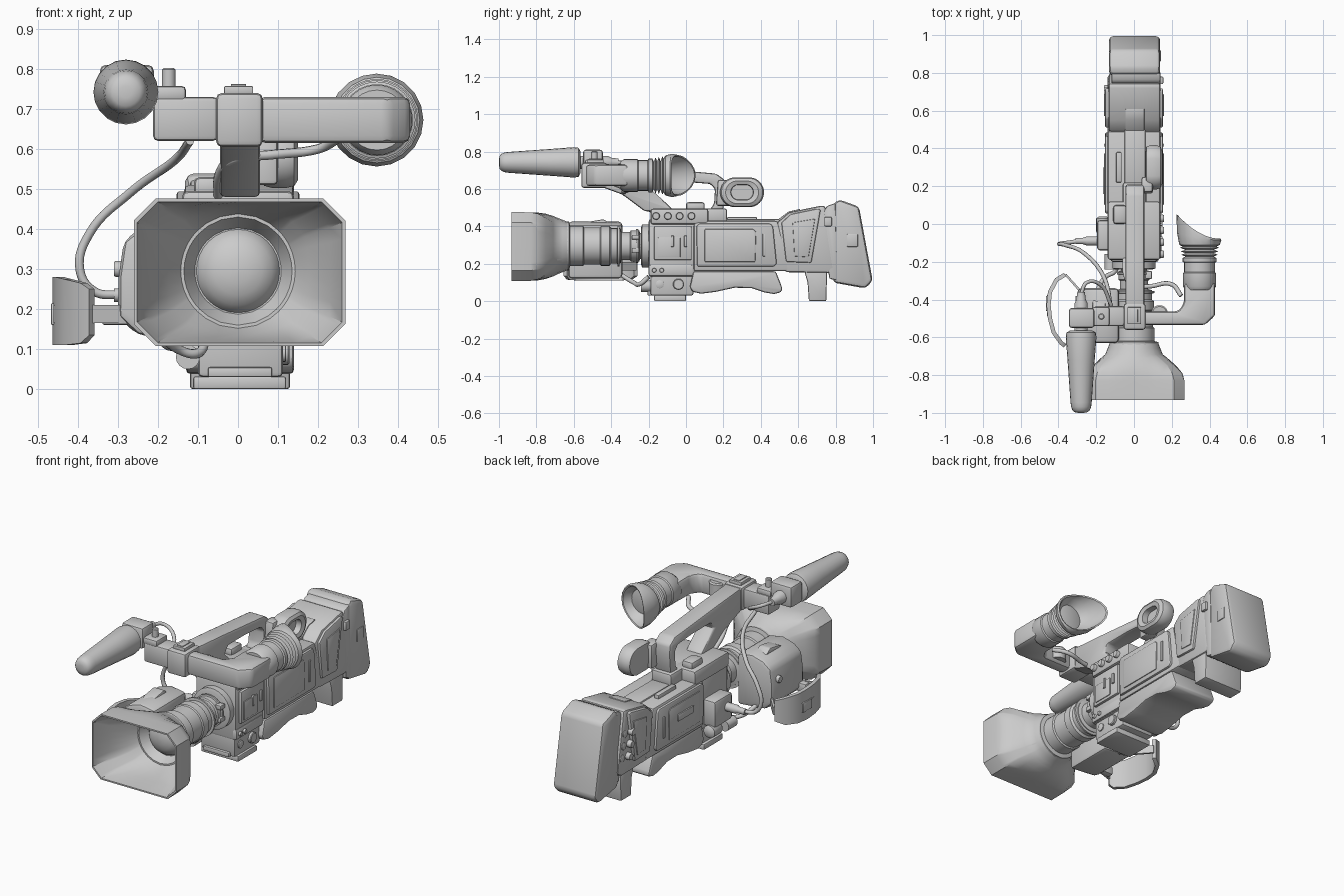
import bpy, bmesh, math
from mathutils import Vector

def finish(name, bm, bevel=0, seg=2):
    bmesh.ops.remove_doubles(bm, verts=bm.verts, dist=1e-5)
    bmesh.ops.recalc_face_normals(bm, faces=bm.faces)
    if bevel:
        es = [e for e in bm.edges if e.is_manifold and e.calc_face_angle(0) > 0.5]
        bmesh.ops.bevel(bm, geom=es, offset=bevel, segments=seg, profile=0.5,
                        affect='EDGES', clamp_overlap=True)
    me = bpy.data.meshes.new(name)
    bm.to_mesh(me)
    bm.free()
    ob = bpy.data.objects.new(name, me)
    bpy.context.collection.objects.link(ob)

def loft(name, rings, bevel=0):
    """Bridge equal-length rings of points and cap both ends."""
    bm = bmesh.new()
    vs = [[bm.verts.new(p) for p in r] for r in rings]
    n = len(rings[0])
    for a, b in zip(vs, vs[1:]):
        for i in range(n):
            bm.faces.new((a[i], a[(i + 1) % n], b[(i + 1) % n], b[i]))
    bm.faces.new(vs[0])
    bm.faces.new(vs[-1])
    finish(name, bm, bevel)

def place(axis, u, v, t):
    return {'x': (t, u, v), 'y': (u, t, v), 'z': (u, v, t)}[axis]

def prof(name, pts, a, b, axis='x', bevel=0.01):
    loft(name, [[place(axis, u, v, t) for u, v in pts] for t in (a, b)], bevel)

def box(name, x0, x1, y0, y1, z0, z1, bevel=0.01):
    prof(name, [(y0, z0), (y1, z0), (y1, z1), (y0, z1)], x0, x1, 'x', bevel)

def lathe(name, pr, u, v, axis='y', n=32):
    """Turn (radius, position) pairs about an axis through (u, v)."""
    A = [2 * math.pi * i / n for i in range(n)]
    loft(name, [[place(axis, u + r * math.cos(a), v + r * math.sin(a), t) for a in A] for r, t in pr])

def disc(name, u, v, t0, t1, r, axis='x', n=16):
    lathe(name, [(r, t0), (r, t0 + (t1 - t0) * .8), (r * .85, t1)], u, v, axis, n)

def cable(name, pts, r):
    cu = bpy.data.curves.new(name, 'CURVE')
    cu.dimensions = '3D'
    cu.bevel_depth, cu.bevel_resolution, cu.resolution_u = r, 2, 8
    cu.use_fill_caps = True
    s = cu.splines.new('BEZIER')
    s.bezier_points.add(len(pts) - 1)
    for b, p in zip(s.bezier_points, pts):
        b.co = p
        b.handle_left_type = b.handle_right_type = 'AUTO'
    bpy.context.collection.objects.link(bpy.data.objects.new(name, cu))

def ribbon(name, pts, zs, th):
    """Vertical band following an xy path, zs = (bottom, top) per point."""
    rings = []
    for i, (p, (z0, z1)) in enumerate(zip(pts, zs)):
        d = Vector(pts[min(i + 1, len(pts) - 1)]) - Vector(pts[max(i - 1, 0)])
        n = Vector((d.y, -d.x)).normalized() * th / 2
        a, b = Vector(p) + n, Vector(p) - n
        rings.append([(a.x, a.y, z0), (b.x, b.y, z0), (b.x, b.y, z1), (a.x, a.y, z1)])
    loft(name, rings)

# lens hood: chamfered rectangle blending into a circle, with hollow inside
LZ = 0.295
def hood_ring(y, hx, hz, ch, t, r):
    c = [(hx, -hz + ch), (hx, hz - ch), (hx - ch, hz), (ch - hx, hz), (-hx, hz - ch),
         (-hx, ch - hz), (ch - hx, -hz), (hx - ch, -hz)]
    out = []
    for i in range(8):
        a, b = Vector(c[i]), Vector(c[(i + 1) % 8])
        for k in range(6):
            p = a.lerp(b, k / 6)
            p = p.lerp(p.normalized() * r, t)
            out.append((p.x + .004 * (1 - t), y, LZ - .003 * (1 - t) + p.y))
    return out
loft("lens_hood", [hood_ring(*a) for a in [
    (-.63, .2, .15, .05, 1, .128), (-.66, .2, .15, .05, 1, .14), (-.69, .2, .15, .05, 1, .152),
    (-.71, .225, .165, .05, .75, .16), (-.75, .248, .174, .05, .38, .175), (-.79, .26, .18, .055, .1, .19),
    (-.83, .263, .183, .055, 0, .2), (-.932, .264, .184, .055, 0, .2), (-.932, .256, .176, .052, 0, .2),
    (-.83, .235, .166, .05, .15, .19), (-.74, .2, .155, .05, .6, .16), (-.69, .2, .15, .05, 1, .143),
    (-.69, .2, .15, .05, 1, .135), (-.64, .2, .15, .05, 1, .108)]])
lathe("front_glass", [(.108, -.63), (.1, -.65), (.085, -.67), (.06, -.685), (.03, -.693), (.005, -.695)], 0, LZ)
lathe("lens_barrel", [(.13, -.64), (.13, -.625), (.108, -.62), (.108, -.55), (.1, -.545), (.1, -.46),
                      (.106, -.455), (.106, -.41), (.095, -.4), (.095, -.35), (.075, -.345),
                      (.075, -.3), (.082, -.295), (.082, -.25), (.07, -.245), (.07, -.18)], 0, LZ, n=40)
for y, r in ((-.37, .109), (-.27, .09)):
    lathe("lens_ring", [(.075, y), (r, y + .004), (r, y + .014), (.075, y + .018)], 0, LZ)
lathe("lens_mount", [(.1, -.24), (.115, -.235), (.115, -.19)], 0, LZ)
for z in (.33, .26):
    box("mount_tab", .06, .095, -.29, -.25, z, z + .025, .004)

# zoom grip with rocker and hand strap on the left
prof("zoom_grip", [(-.08, .41), (-.17, .425), (-.24, .405), (-.285, .37), (-.298, .28), (-.3, .18),
                   (-.25, .135), (-.08, .12)], -.63, -.34, 'y', .02)
prof("zoom_rocker", [(-.55, .41), (-.52, .425), (-.44, .438), (-.4, .41)], -.22, -.15, 'x', .008)
disc("grip_button", -.4, .3, -.285, -.31, .02)
box("grip_front_bracket", -.34, -.26, -.62, -.58, .16, .21, .008)
P = [(-.28, -.61), (-.37, -.64), (-.42, -.58), (-.455, -.48), (-.455, -.38), (-.41, -.29), (-.36, -.27), (-.28, -.36)]
ribbon("hand_strap", P, [(.165, .21)] * 8, .012)
ribbon("strap_pad", [(-.365, -.645), (-.385, -.63), (-.425, -.575), (-.445, -.5), (-.452, -.43), (-.445, -.36),
                     (-.41, -.295), (-.365, -.268)],
       [(.135, .25), (.115, .265), (.11, .275), (.11, .28), (.11, .28), (.11, .275), (.115, .265), (.135, .25)], .022)
box("strap_buckle", -.467, -.45, -.46, -.38, .16, .215, .004)
cable("grip_cable", [(-.2, -.36, .15), (-.15, -.28, .1), (-.1, -.25, .09), (-.08, -.2, .13)], .012)

# camera head and base
box("head_block", -.125, .125, -.2, .06, .13, .44, .015)
box("top_control_panel", -.14, .14, -.19, .12, .41, .495, .015)
for i in range(4):
    disc("panel_knob", -.16 + i * .063, .455, .135, .158, .02)
box("head_side_plate", .12, .14, -.17, .03, .22, .4, .006)
box("side_label_recess", .138, .145, -.15, -.03, .235, .34, .003)
for y in (-.08, -.01):
    box("side_switch", .14, .152, y, y + .015, .29, .35, .003)
box("lower_block", -.1, .112, -.19, .04, .03, .2, .012)
box("lower_lip", -.12, .13, -.2, .04, .135, .195, .01)
disc("lower_dial", -.04, .09, .11, .128, .03)
disc("lower_socket", -.14, .09, .11, .12, .022)
for y in (-.17, -.13):
    disc("small_button", y, .165, .128, .142, .012)
box("tripod_plate", -.112, .12, -.17, .0, 0, .032, .006)
box("plate_front_lip", -.075, .085, -.205, -.17, .03, .055, .005)
lathe("front_socket", [(.03, -.24), (.03, -.16)], -.125, .08, n=16)

# left connector block and plug
box("left_connector_box", -.195, -.11, -.14, .02, .15, .3, .015)
lathe("left_lower_knob", [(.028, -.05), (.035, -.04), (.035, .03), (.02, .04)], -.165, .13, n=16)
lathe("audio_plug", [(.024, -.18), (.024, -.25), (.017, -.27), (.017, -.31)], -.09, .235, 'x', 16)
cable("microphone_cable", [(-.12, -.45, .62), (-.16, -.28, .57), (-.27, -.15, .49), (-.37, -.11, .39),
                           (-.395, -.105, .3), (-.36, -.1, .245), (-.29, -.09, .235)], .011)

# main body with side panels
prof("main_body", [(.04, .16), (.56, .16), (.53, .3), (.49, .43), (.06, .43), (.04, .41)], -.14, .14, 'x', .02)
for s in (1, -1):
    prof("side_door", [(.06, .185), (.47, .185), (.485, .2), (.465, .4), (.45, .415), (.07, .415), (.055, .4)],
         s * .13, s * .153, 'x', .008)
    prof("door_inset", [(.1, .21), (.37, .21), (.375, .37), (.36, .385), (.1, .385)], s * .145, s * .158, 'x', .004)
    box("door_latch", s * .145, s * .16, .41, .425, .24, .36, .003)
box("left_slot_bar", -.165, -.15, .16, .3, .29, .33, .005)
box("top_hatch", -.095, -.065, .22, .38, .42, .45, .006)
box("top_rib", -.05, .06, .2, .5, .42, .438, .006)

# shoulder pad
prof("shoulder_pad", [(.04, .16), (.02, .075), (.035, .05), (.08, .04), (.16, .05), (.26, .072), (.35, .07),
                      (.42, .047), (.47, .038), (.51, .048), (.515, .07), (.48, .16)], -.13, .14, 'x', .015)

# rear recorder section, foot and battery
prof("rear_section", [(.53, .155), (.76, .15), (.8, .17), (.745, .51), (.72, .51), (.55, .475), (.485, .42)],
     -.135, .14, 'x', .015)
for s in (1, -1):
    prof("rear_side_panel", [(.535, .21), (.67, .205), (.72, .49), (.705, .495), (.56, .465), (.51, .42)],
         s * .12, s * .153, 'x', .012)
    prof("rear_panel_inset", [(.58, .24), (.655, .235), (.69, .44), (.57, .42)], s * .145, s * .158, 'x', .004)
prof("rear_foot", [(.63, .17), (.65, .1), (.657, 0), (.75, 0), (.755, .17)], -.12, .13, 'x', .008)
prof("top_rear_ridge", [(.47, .4), (.61, .46), (.61, .493), (.55, .48), (.47, .42)], -.045, .055, 'x', .004)
prof("battery_plate", [(.765, .12), (.81, .11), (.8, .525), (.755, .51), (.735, .48)], -.12, .14, 'x', .01)
prof("battery", [(.785, .1), (.96, .068), (.998, .11), (.925, .505), (.82, .543), (.785, .52)],
     -.132, .138, 'x', .025)
box("battery_clip", .13, .143, .86, .92, .29, .36, .006)
box("battery_release", .1, .155, .74, .78, .4, .45, .006)
for i in range(3):
    for j in range(2):
        disc("audio_socket", .715 + j * .045 - i * .012, .25 + i * .065, -.13, -.16 + j * .02, .02)

# carrying handle with open grip
prof("carry_handle", [(-.45, .735), (-.2, .715), (.05, .692), (.16, .682), (.205, .65), (.21, .6), (.2, .49),
                      (.12, .48), (.15, .52), (.155, .6), (.13, .627), (0, .637), (-.16, .637), (-.19, .6),
                      (-.09, .51), (-.06, .48), (-.22, .48), (-.34, .57), (-.45, .61)], -.045, .055, 'x', .012)
box("handle_foot", -.06, .065, .02, .22, .42, .495, .012)
box("handle_front_block", -.055, .062, -.56, -.42, .605, .74, .015)
box("accessory_shoe", -.035, .038, -.53, -.44, .735, .757, .004)
box("shoe_slot", -.018, .02, -.52, -.45, .75, .762, .002)
box("left_handle_block", -.11, -.04, .0, .1, .48, .53, .015)

# ear speaker: capsule with recessed middle on a short arm
cap = [(.3 + .0375 * (1 if math.cos(a) > 0 else -1) + .08 * math.cos(a), .582 + .08 * math.sin(a))
       for a in [2 * math.pi * (i + .5) / 28 for i in range(28)]]
def ear(k, x):
    return [(x, .3 + (y - .3) * k, .582 + (z - .582) * k) for y, z in cap]
loft("ear_speaker", [ear(.5, .11), ear(.52, .143), ear(.75, .15), ear(.94, .14), ear(1, .12),
                     ear(1, .085), ear(.93, .065), ear(.6, .06)])
prof("ear_speaker_arm", [(.16, .51), (.25, .51), (.25, .645), (.17, .65)], .04, .1, 'x', .012)

# viewfinder: arm, elbow, barrel, bellows and eyecup
prof("viewfinder_arm", [(.05, -.535), (.375, -.535), (.43, -.485), (.43, -.31), (.265, -.31), (.265, -.42),
                        (.235, -.462), (.05, -.462)], .615, .73, 'z', .018)
VX, VZ = .347, .672
lathe("viewfinder_barrel", [(.075, -.35), (.088, -.33), (.088, -.26), (.082, -.255), (.082, -.205), (.09, -.2),
                            (.09, -.18), (.075, -.172), (.096, -.163), (.075, -.154), (.1, -.145), (.075, -.136),
                            (.103, -.126), (.08, -.115)], VX, VZ, n=24)
def cup(r, y, tip):
    out = []
    for i in range(20):
        a = 2 * math.pi * i / 20
        w = ((1 - math.cos(a)) / 2) ** 2
        out.append((VX + r * math.cos(a) - .012 * w * tip, y + .13 * w * tip, VZ + r * math.sin(a)))
    return out
loft("eyecup", [cup(.08, -.125, 0), cup(.107, -.11, 0), cup(.116, -.085, .3), cup(.11, -.078, 1),
                cup(.103, -.08, .97), cup(.097, -.095, .25), cup(.06, -.125, 0)])
cable("viewfinder_cable", [(.25, -.38, .625), (.2, -.32, .6), (.08, -.33, .585), (-.01, -.33, .575),
                           (-.045, -.27, .54), (-.05, -.18, .48)], .012)
lathe("arm_lock_knob", [(.045, .64), (.045, .705), (.038, .712)], .135, -.475, 'z', 20)

# microphone, holder and bracket
box("microphone_bracket", -.212, -.05, -.54, -.435, .62, .73, .012)
box("microphone_clamp", -.345, -.21, -.55, -.445, .69, .81, .015)
box("clamp_base", -.22, -.13, -.54, -.44, .72, .757, .01)
lathe("clamp_screw", [(.017, .74), (.017, .798), (.012, .802)], -.173, -.49, 'z', 16)
lathe("microphone_windscreen", [(.015, -1), (.035, -.996), (.046, -.986), (.053, -.968), (.056, -.945), (.072, -.72),
                                (.081, -.6), (.078, -.575), (.06, -.565)], -.28, .742, n=20)
lathe("microphone_body", [(.035, -.57), (.035, -.42), (.025, -.4), (.02, -.36)], -.28, .742, n=20)
cable("microphone_lead", [(-.28, -.37, .742), (-.25, -.31, .735), (-.18, -.32, .7), (-.12, -.43, .64)], .01)

# shading
bpy.ops.object.select_all(action='DESELECT')
for ob in bpy.context.scene.objects:
    if ob.type == 'MESH':
        ob.select_set(True)
        bpy.context.view_layer.objects.active = ob
bpy.ops.object.shade_smooth_by_angle(angle=math.radians(35))
